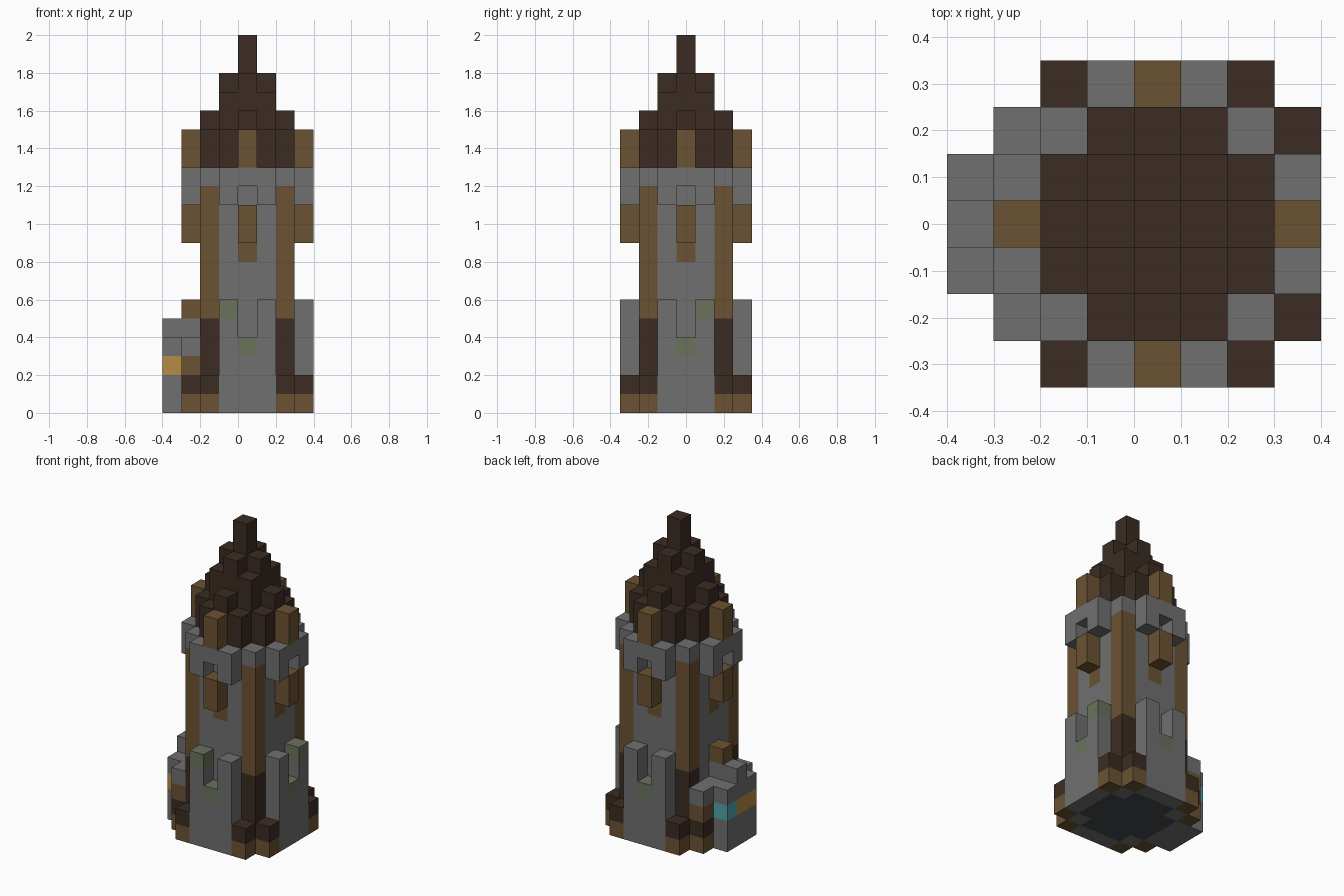
import bpy, bmesh
from mathutils import Vector

if "Cube" in bpy.data.objects:
    bpy.data.objects.remove(bpy.data.objects["Cube"])

S = 0.1                       # edge of one block
AXIS = Vector((0.05, 0, 0))   # centre line of the tower


def srgb(*rgb):
    return [((c / 255 + 0.055) / 1.055) ** 2.4 for c in rgb] + [1]


COLOURS = {
    "stone": srgb(112, 112, 112),
    "timber": srgb(107, 82, 50),
    "dark_wood": srgb(59, 44, 35),
    "mossy_stone": srgb(106, 115, 92),
    "lamp_yellow": srgb(182, 139, 67),
    "teal_glass": srgb(80, 165, 170),
    "floor_slate": srgb(67, 73, 78),
}
NAMES = list(COLOURS)
MATERIALS = []
for name, colour in COLOURS.items():
    m = bpy.data.materials.new(name)
    m.use_nodes = True
    m.diffuse_color = colour
    m.node_tree.nodes["Principled BSDF"].inputs["Base Color"].default_value = colour
    MATERIALS.append(m)

blocks = {}   # (i, j, k) -> (part, colour)


def fill(part, colour, xs, ys, zs):
    """Fill inclusive block ranges; later fills replace earlier ones."""
    for i in range(xs[0], xs[1] + 1):
        for j in range(ys[0], ys[1] + 1):
            for k in range(zs[0], zs[1] + 1):
                blocks[i, j, k] = (part, colour)


def side_fill(part, colour, side, us, depth, zs):
    """Fill on one side; u runs along the wall, depth is the distance out."""
    (dx, dy) = side
    if dx:
        fill(part, colour, (dx * depth,) * 2, us, zs)
    else:
        fill(part, colour, us, (dy * depth,) * 2, zs)


FRONT, BACK, LEFT, RIGHT = (0, -1), (0, 1), (1, 0), (-1, 0)
SIDES = (FRONT, BACK, LEFT, RIGHT)

# Tower body and floor
fill("tower_wall", "stone", (-2, 2), (-2, 2), (0, 12))
fill("floor", "floor_slate", (-1, 1), (-2, 2), (0, 0))
fill("floor", "floor_slate", (-2, 2), (-1, 1), (0, 0))

# Corner posts with stepped feet
for sx in (-1, 1):
    for sy in (-1, 1):
        x, y = (2 * sx, 2 * sx), (2 * sy, 2 * sy)
        fill("corner_post", "dark_wood", x, y, (1, 4))
        fill("corner_post", "timber", x, y, (5, 11))
        for fx, fy in ((2, 3), (3, 2)):
            fx, fy = (fx * sx,) * 2, (fy * sy,) * 2
            fill("post_foot", "timber", fx, fy, (0, 0))
            fill("post_foot", "dark_wood", fx, fy, (1, 1))

for side in SIDES:
    # Parapet with a window gap, and timber brackets
    for u in (-1, 1):
        side_fill("parapet", "stone", side, (u, u), 3, (11, 11))
    side_fill("parapet", "stone", side, (-1, 1), 3, (12, 12))
    side_fill("bracket", "timber", side, (0, 0), 3, (9, 10))
    side_fill("bracket", "timber", side, (0, 0), 2, (8, 8))
    side_fill("dormer", "timber", side, (0, 0), 3, (13, 14))
    # Buttresses around a lower mossy sill
    if side != RIGHT:
        for u in (-1, 1):
            side_fill("buttress", "stone", side, (u, u), 3, (0, 5))
        side_fill("sill", "stone", side, (0, 0), 3, (0, 2))
        side_fill("sill", "mossy_stone", side, (0, 0), 3, (3, 3))
side_fill("buttress", "mossy_stone", FRONT, (-1, -1), 3, (5, 5))
side_fill("buttress", "mossy_stone", LEFT, (1, 1), 3, (5, 5))

# Stepped roof and spire
for side in SIDES:
    side_fill("roof", "dark_wood", side, (-1, 1), 2, (13, 14))
    side_fill("roof", "dark_wood", side, (0, 0), 2, (15, 15))
fill("roof", "dark_wood", (-1, 1), (-1, 1), (13, 16))
fill("roof", "dark_wood", (-1, 1), (0, 0), (17, 17))
fill("roof", "dark_wood", (0, 0), (-1, 1), (17, 17))
fill("spire", "dark_wood", (0, 0), (0, 0), (17, 19))

# Side annex with lit windows, stepped roof and chimney
fill("annex", "stone", (-3, -3), (-1, 1), (0, 3))
fill("annex", "stone", (-4, -4), (-1, 1), (0, 3))
fill("annex_window", "lamp_yellow", (-4, -4), (-1, 0), (2, 2))
fill("annex_window", "teal_glass", (-4, -4), (1, 1), (2, 2))
for y in (-2, 2):
    fill("annex_post", "timber", (-3, -3), (y, y), (2, 2))
    fill("annex_roof", "stone", (-3, -3), (y, y), (3, 3))
fill("annex_roof", "stone", (-4, -3), (0, 0), (4, 4))
fill("chimney", "timber", (-3, -3), (0, 0), (5, 5))

# One mesh per part, keeping only the outer block faces
DIRECTIONS = [Vector(d) for d in
              ((1, 0, 0), (-1, 0, 0), (0, 1, 0), (0, -1, 0), (0, 0, 1), (0, 0, -1))]
for part in sorted({p for p, c in blocks.values()}):
    bm = bmesh.new()
    for cell, (owner, colour) in blocks.items():
        if owner != part:
            continue
        centre = Vector(cell) + Vector((0, 0, 0.5))
        for n in DIRECTIONS:
            if tuple(int(v) for v in Vector(cell) + n) in blocks:
                continue
            a = Vector((n.y, n.z, n.x)) / 2
            b = n.cross(a)
            mid = centre + n / 2
            corners = (mid + a + b, mid - a + b, mid - a - b, mid + a - b)
            face = bm.faces.new([bm.verts.new(c * S + AXIS) for c in corners])
            face.material_index = NAMES.index(colour)
    bmesh.ops.remove_doubles(bm, verts=bm.verts, dist=0.001)
    mesh = bpy.data.meshes.new(part)
    bm.to_mesh(mesh)
    bm.free()
    for m in MATERIALS:
        mesh.materials.append(m)
    bpy.context.scene.collection.objects.link(bpy.data.objects.new(part, mesh))
